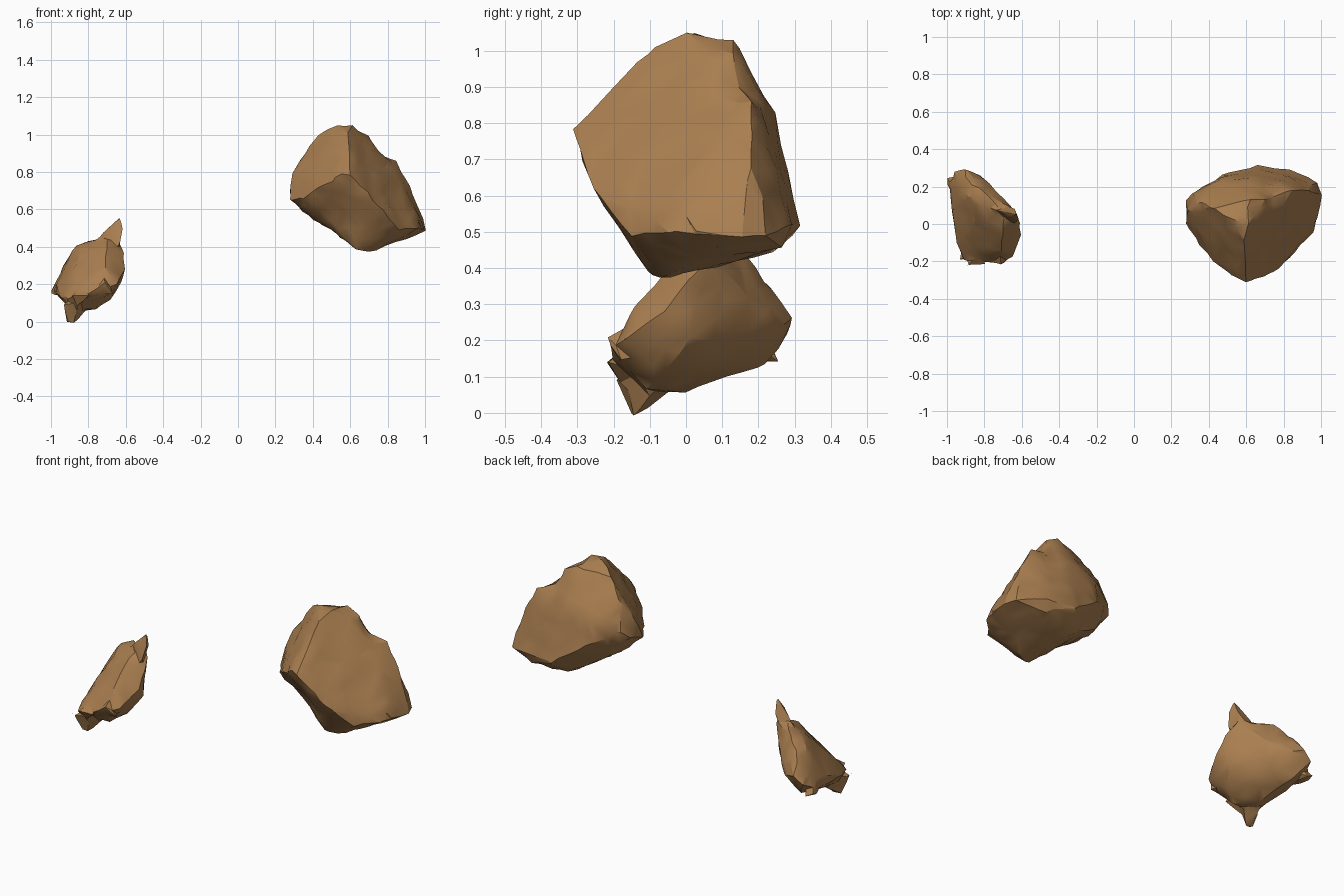
import bpy, bmesh
from mathutils import Vector, noise

if "Cube" in bpy.data.objects:
    bpy.data.objects.remove(bpy.data.objects["Cube"])

mat = bpy.data.materials.new("brown_stone")
mat.diffuse_color = (0.40, 0.21, 0.08, 1)
mat.use_nodes = True
mat.node_tree.nodes["Principled BSDF"].inputs["Base Color"].default_value = mat.diffuse_color


def add_hull(bm, pts):
    """Add the convex hull of the corner points as one closed lump."""
    part = bmesh.new()
    for p in pts:
        part.verts.new(p)
    res = bmesh.ops.convex_hull(part, input=part.verts)
    junk = {g for g in res["geom_interior"] + res["geom_unused"] if isinstance(g, bmesh.types.BMVert)}
    bmesh.ops.delete(part, geom=list(junk), context='VERTS')
    bmesh.ops.recalc_face_normals(part, faces=part.faces)
    me = bpy.data.meshes.new("lump")
    part.to_mesh(me)
    part.free()
    bm.from_mesh(me)
    bpy.data.meshes.remove(me)


def rock(name, lumps, rough, faces, dents=()):
    """Lumps fused by remeshing, dented and roughened, then cut down to uneven facets."""
    bm = bmesh.new()
    for pts in lumps:
        add_hull(bm, pts)
    me = bpy.data.meshes.new(name)
    bm.to_mesh(me)
    bm.free()
    ob = bpy.data.objects.new(name, me)
    bpy.context.collection.objects.link(ob)
    bpy.context.view_layer.objects.active = ob
    m = ob.modifiers.new("fuse", 'REMESH')
    m.mode, m.voxel_size = 'VOXEL', 0.010
    bpy.ops.object.modifier_apply(modifier=m.name)
    me = ob.data
    normals = [v.normal.copy() for v in me.vertices]
    for v, n in zip(me.vertices, normals):
        p = v.co.copy()
        off = n * rough * (noise.noise(p * 11) + 0.5 * noise.noise(p * 25))
        for centre, radius, push in dents:
            d = (p - Vector(centre)).length
            if d < radius:
                off += Vector(push) * (1 - d / radius)
        v.co = p + off
    m = ob.modifiers.new("facets", 'DECIMATE')
    m.ratio = faces / (2 * len(me.polygons))
    bpy.ops.object.modifier_apply(modifier=m.name)
    ob.data.materials.clear()
    ob.data.materials.append(mat)
    bpy.ops.object.select_all(action='DESELECT')
    ob.select_set(True)
    bpy.ops.object.shade_smooth_by_angle(angle=0.5)
    return ob


# Large boulder: corners by region
crest = [(.53, .02, 1.045), (.61, 0, 1.045), (.62, .13, 1.03), (.43, .08, 1.0), (.70, .13, .99), (.59, -.09, 1.01)]
brow = [(.60, -.315, .785), (.55, -.29, .79), (.42, -.2, .71), (.35, -.12, .66), (.28, 0, .65)]
right_face = [(.84, .18, .87), (.92, .18, .72), (1.01, .15, .485), (.98, .22, .49), (.97, -.03, .5),
              (.86, -.15, .49), (.75, -.26, .62)]
base = [(.70, -.07, .37), (.64, -.1, .385), (.80, .14, .43), (.82, .26, .455), (.62, .22, .435),
        (.5, .02, .5), (.52, .18, .49), (.40, .14, .56), (.36, .05, .58), (.85, -.05, .44)]
rear = [(.66, .315, .52), (.84, .29, .52), (.47, .26, .65), (.31, .165, .74), (.28, .12, .70),
        (.285, .06, .77), (.35, .12, .89), (.62, .245, .82), (.46, .235, .79)]
rock("large_boulder", [crest + brow + right_face + base + rear], .008, 700,
     [((.78, .17, .94), .10, (-.03, -.01, -.035)), ((.53, -.15, .57), .15, (.012, .02, .02))])

# Small tilted slab stone
top_side = [(-.86, .14, .41), (-.93, .19, .31), (-.70, -.05, .395), (-.80, .17, .43), (-.88, .23, .35),
            (-.70, .07, .455), (-.71, -.14, .30), (-.84, .06, .39)]
rim = [(-.97, .07, .20), (-.985, .18, .17), (-.905, .30, .26), (-.96, .285, .22), (-.95, -.10, .13),
       (-.91, -.19, .12), (-.71, -.205, .18), (-.65, -.175, .2), (-.602, -.06, .28), (-.605, 0, .36), (-.635, .07, .43)]
under = [(-.90, -.12, .06), (-.76, -.11, .07), (-.68, -.06, .11), (-.63, .01, .2), (-.84, 0, .06),
         (-.78, .11, .13), (-.90, .22, .13), (-.82, .26, .24), (-.72, .16, .32)]

# Broken spurs on the slab: top point, foot, side point, front chips
spurs = [
    [(-.625, .05, .57), (-.615, .03, .5), (-.67, .04, .51), (-.64, .08, .48), (-.76, .08, .44), (-.63, 0, .4), (-.68, .11, .38)],
    [(-.915, -.145, -.01), (-.88, -.145, -.01), (-.92, -.18, .07), (-.82, -.1, .05), (-.94, -.2, .10), (-.85, -.17, .09), (-.89, -.03, .07)],
    [(-1.005, .215, .15), (-1.005, .25, .165), (-.97, .15, .14), (-.95, .26, .14), (-.96, .2, .23), (-.92, .18, .18)],
    [(-.71, -.225, .21), (-.78, -.19, .16), (-.66, -.18, .14), (-.72, -.15, .25), (-.7, -.1, .17)],
    [(-.89, -.22, .14), (-.80, -.21, .14), (-.86, -.18, .08), (-.83, -.16, .18), (-.85, -.08, .13)],
]
rock("small_slab_stone", [top_side + rim + under] + spurs, .007, 420)
